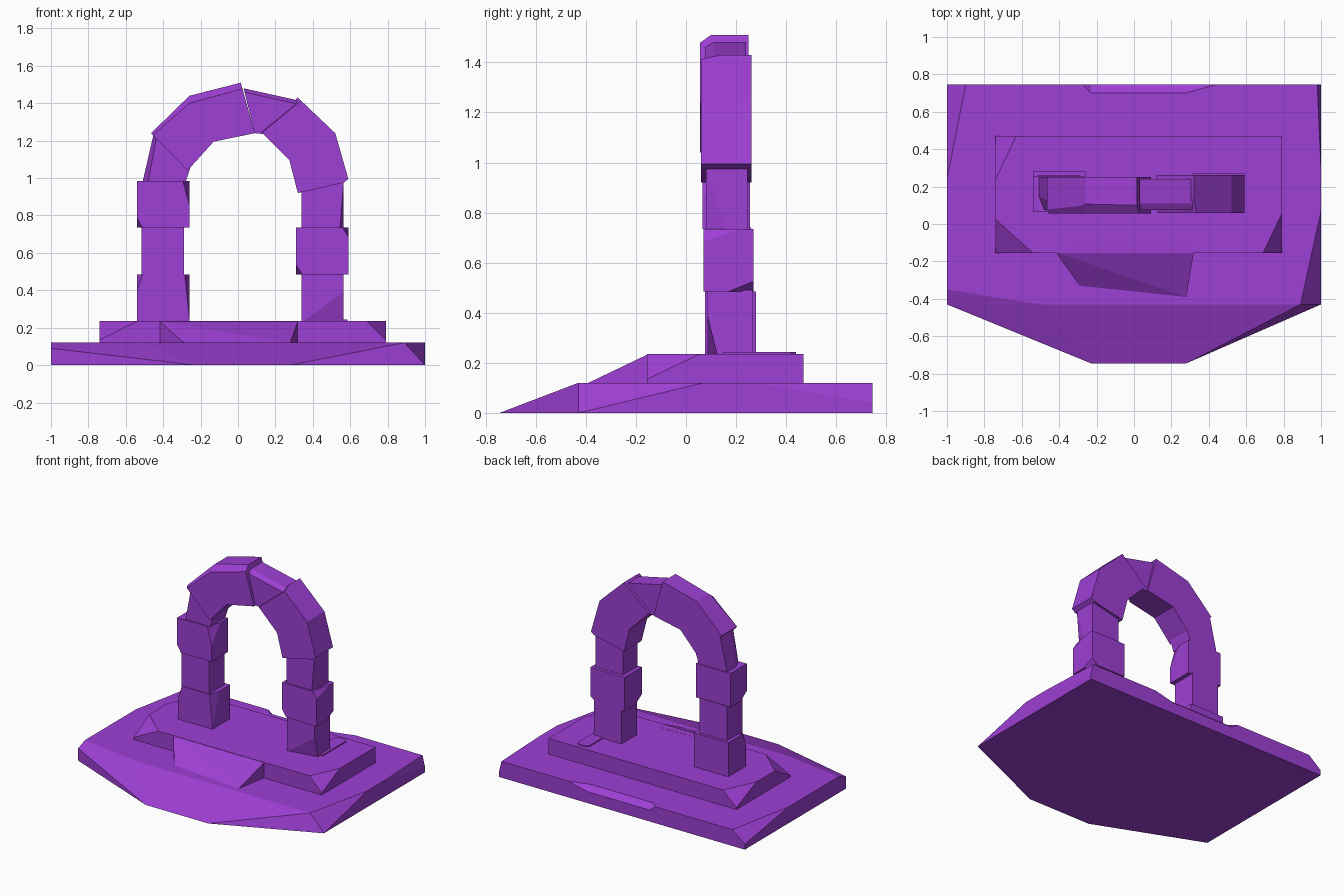
import bpy, bmesh
from mathutils import Vector

mat = bpy.data.materials.new("purple_stone")
mat.diffuse_color = (0.34, 0.05, 0.66, 1)


def finish(name, bm):
    bmesh.ops.recalc_face_normals(bm, faces=bm.faces[:])
    me = bpy.data.meshes.new(name)
    bm.to_mesh(me)
    bm.free()
    me.materials.append(mat)
    ob = bpy.data.objects.new(name, me)
    bpy.context.collection.objects.link(ob)
    return ob


def hull(name, pts):
    bm = bmesh.new()
    for p in pts:
        bm.verts.new(p)
    res = bmesh.ops.convex_hull(bm, input=bm.verts[:])
    junk = {v for v in res["geom_interior"] if isinstance(v, bmesh.types.BMVert)}
    bmesh.ops.delete(bm, geom=list(junk), context='VERTS')
    bmesh.ops.dissolve_limit(bm, angle_limit=0.01, verts=bm.verts[:], edges=bm.edges[:])
    return finish(name, bm)


def chip(bm, a, b, c, corner):
    """Slice off the side of plane a-b-c that holds the corner."""
    a, b, c, corner = map(Vector, (a, b, c, corner))
    n = (b - a).cross(c - a).normalized()
    if n.dot(corner - a) < 0:
        n = -n
    bmesh.ops.bisect_plane(bm, geom=bm.verts[:] + bm.edges[:] + bm.faces[:],
                           plane_co=a, plane_no=n, clear_outer=True, dist=1e-5)
    bmesh.ops.holes_fill(bm, edges=[e for e in bm.edges if e.is_boundary])


def stone(name, outline, y0, y1, chips=()):
    """Front outline (x, z) extruded from y0 to y1, then chipped."""
    bm = bmesh.new()
    face = bm.faces.new([bm.verts.new((x, y0, z)) for x, z in outline])
    ext = bmesh.ops.extrude_face_region(bm, geom=[face])
    for v in ext["geom"]:
        if isinstance(v, bmesh.types.BMVert):
            v.co.y = y1
    bmesh.ops.recalc_face_normals(bm, faces=bm.faces[:])
    for ch in chips:
        chip(bm, *ch)
    return finish(name, bm)


def corner_chip(x, y, z, dx, dy, dz):
    """Chip a box corner by signed distances along each edge."""
    return ((x + dx, y, z), (x, y + dy, z), (x, y, z + dz), (x, y, z))


def box(x0, x1, z0, z1):
    return [(x0, z0), (x1, z0), (x1, z1), (x0, z1)]


# lower slab with pointed sloping front
T = 0.12
lower = hull("lower_slab", [
    (-1, 0.745, 0), (1, 0.745, 0), (1, -0.43, 0), (0.28, -0.745, 0), (-0.23, -0.745, 0), (-1, -0.43, 0),
    (1, 0.07, T), (0.89, -0.43, T), (-0.5, -0.43, T), (-1, -0.43, 0.09), (-1, -0.35, T),
    (-1, 0.24, T), (-0.9, 0.745, T), (-1, 0.745, 0.04),
    (1, 0.28, T), (0.98, 0.745, T), (1, 0.745, 0.04)])

# chipped recess in the slab's back edge
cutter = hull("recess_cutter", [
    (-0.23, 0.70, 0.121), (0.28, 0.70, 0.121), (-0.28, 0.75, 0.121),
    (0.46, 0.75, 0.121), (-0.23, 0.75, 0.08), (0.28, 0.75, 0.08)])
cutter.hide_render = True
mod = lower.modifiers.new("recess", 'BOOLEAN')
mod.operation = 'DIFFERENCE'
mod.solver = 'EXACT'
mod.object = cutter
bpy.context.view_layer.objects.active = lower
bpy.ops.object.modifier_apply(modifier=mod.name)
bpy.data.objects.remove(cutter)

# upper slab with chipped corners
U = 0.235
stone("upper_slab", box(-0.74, 0.79, 0.115, U), -0.155, 0.47, [
    corner_chip(0.79, -0.155, U, -0.1, 0.21, -0.1),
    corner_chip(-0.74, -0.155, U, 0.2, 0.18, -0.1),
    corner_chip(-0.74, 0.47, U, 0.11, -0.23, -0.1)])

# front ramp
hull("ramp", [(-0.42, -0.15, U), (-0.23, -0.10, U + 0.001), (0.28, -0.10, U + 0.001), (0.32, -0.15, U),
              (0.28, -0.39, T), (-0.29, -0.33, T), (-0.42, -0.15, T), (0.32, -0.15, T)])

# thin flat stone behind the right pillar
hull("flat_stone", [(x, y, z) for z in (0.21, 0.243) for x, y in
                    [(0.49, 0.15), (0.585, 0.15), (0.585, 0.42), (0.565, 0.44), (0.51, 0.44), (0.49, 0.42)]])

# left pillar
stone("left_pillar_base", box(-0.54, -0.26, 0.23, 0.485), 0.075, 0.28, [
    corner_chip(-0.54, 0.075, 0.485, 0.03, 0.08, -0.09),
    corner_chip(-0.26, 0.075, 0.485, -0.025, 0.08, -0.24)])
stone("left_pillar_middle", box(-0.515, -0.29, 0.48, 0.74), 0.08, 0.26)
stone("left_pillar_top", box(-0.54, -0.26, 0.735, 0.985), 0.065, 0.255, [
    corner_chip(-0.26, 0.065, 0.985, -0.035, 0.1, -0.13),
    corner_chip(-0.54, 0.065, 0.735, 0.03, 0.07, 0.05)])

# right pillar
stone("right_pillar_base", box(0.34, 0.565, 0.23, 0.49), 0.085, 0.265, [
    corner_chip(0.565, 0.085, 0.23, -0.22, 0.04, 0.16)])
stone("right_pillar_middle", box(0.31, 0.59, 0.485, 0.735), 0.07, 0.27, [
    corner_chip(0.31, 0.07, 0.485, 0.035, 0.08, 0.05),
    corner_chip(0.59, 0.07, 0.735, -0.03, 0.15, -0.05),
    corner_chip(0.59, 0.27, 0.485, -0.05, -0.1, 0.04)])
stone("right_pillar_top", box(0.34, 0.565, 0.73, 1.0), 0.08, 0.245, [
    corner_chip(0.565, 0.08, 0.73, -0.02, 0.08, 0.25)])

# arch stones, left to right
stone("arch_left", [(-0.51, 0.98), (-0.28, 0.98), (-0.25, 1.07), (-0.43, 1.25), (-0.45, 1.24)],
      0.075, 0.25, [((-0.48, 0.075, 0.98), (-0.43, 0.075, 1.25), (-0.48, 0.13, 1.1), (-0.51, 0.075, 0.98))])
stone("arch_top_left",
      [(-0.465, 1.24), (-0.27, 1.04), (-0.13, 1.195), (0.09, 1.24), (0.015, 1.51), (-0.26, 1.44)],
      0.055, 0.25, [
          ((-0.26, 0.055, 1.40), (0.015, 0.055, 1.475), (0.015, 0.10, 1.51), (0, 0.055, 1.51)),
          ((-0.46, 0.055, 1.225), (-0.26, 0.055, 1.40), (-0.26, 0.10, 1.44), (-0.26, 0.055, 1.44))])
stone("arch_top_right", [(0.03, 1.48), (0.09, 1.24), (0.14, 1.235), (0.32, 1.41), (0.30, 1.42)],
      0.075, 0.24, [((0.03, 0.075, 1.46), (0.30, 0.075, 1.40), (0.30, 0.11, 1.42), (0.30, 0.075, 1.42))])
stone("arch_right",
      [(0.12, 1.25), (0.275, 1.095), (0.32, 0.92), (0.565, 0.975), (0.59, 0.995), (0.52, 1.24), (0.32, 1.43)],
      0.06, 0.262, [((0.12, 0.06, 1.235), (0.32, 0.06, 1.40), (0.32, 0.14, 1.43), (0.30, 0.06, 1.43))])
